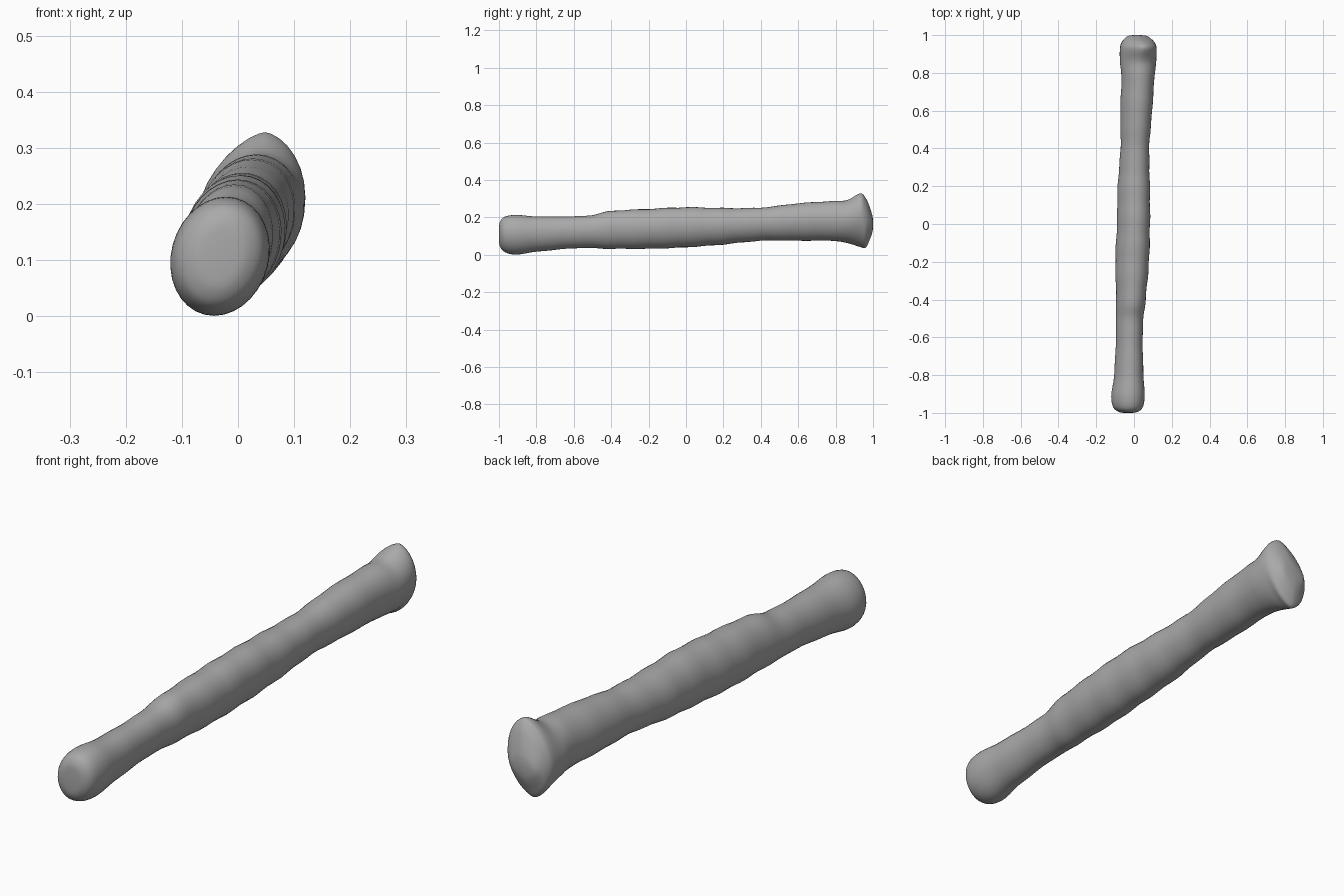
import bpy, bmesh, math
from mathutils import Vector

cube = bpy.data.objects.get("Cube")
if cube:
    bpy.data.objects.remove(cube, do_unlink=True)

# Cross-sections along the shaft: y, x min, x max, z min, z max
SECTIONS = [
    (-1.00, -0.050, -0.015, 0.085, 0.135),
    (-0.995, -0.080, 0.018, 0.045, 0.175),
    (-0.97, -0.110, 0.046, 0.015, 0.203),
    (-0.91, -0.120, 0.056, 0.001, 0.213),
    (-0.80, -0.105, 0.050, 0.016, 0.205),
    (-0.60, -0.095, 0.045, 0.035, 0.205),
    (-0.50, -0.097, 0.050, 0.035, 0.213),
    (-0.40, -0.094, 0.061, 0.032, 0.234),
    (-0.20, -0.098, 0.079, 0.032, 0.245),
    (0.00, -0.090, 0.084, 0.040, 0.254),
    (0.20, -0.086, 0.084, 0.055, 0.250),
    (0.40, -0.071, 0.080, 0.075, 0.252),
    (0.60, -0.072, 0.096, 0.075, 0.275),
    (0.78, -0.066, 0.108, 0.075, 0.287),
    (0.86, -0.074, 0.117, 0.063, 0.292),
    (0.93, -0.072, 0.117, 0.042, 0.328),
    (0.96, -0.064, 0.107, 0.037, 0.305),
    (0.98, -0.050, 0.090, 0.075, 0.262),
    (0.995, -0.032, 0.068, 0.115, 0.215),
    (1.00, -0.005, 0.035, 0.145, 0.185),
]
SIDES, STEPS = 32, 5


def blend(a, b, c, d, t):
    """Smooth curve from b to c."""
    return 0.5 * (2 * b + (c - a) * t + (2 * a - 5 * b + 4 * c - d) * t * t
                  + (3 * b - a - 3 * c + d) * t ** 3)


def smooth_sections():
    last = len(SECTIONS) - 1
    for i in range(last):
        near = [SECTIONS[min(max(i + k, 0), last)] for k in (-1, 0, 1, 2)]
        for s in range(STEPS):
            yield [blend(*vals, s / STEPS) for vals in zip(*near)]
    yield SECTIONS[-1]


def ring(bm, section):
    """Leaning oval; it narrows to a ridge at the top and bottom of the flared end."""
    y, x0, x1, z0, z1 = section
    flare = min(max((y - 0.8) / 0.13, 0), 1)
    lean = 0.10 + 0.08 * flare
    power = 1 + 0.3 * flare
    rx, rz = (x1 - x0) / 2, (z1 - z0) / 2
    # slight hand-worn unevenness, fading out at the ends
    wear = 0.0018 * math.sin(y * 41) * max(0, 1 - y * y)
    verts = []
    for k in range(SIDES):
        a = 2 * math.pi * k / SIDES
        c, s = math.cos(a), math.sin(a)
        px = math.copysign(abs(c) ** power, c) * (rx + wear) + lean * rz * s
        verts.append(bm.verts.new(Vector((
            (x0 + x1) / 2 + px, y, (z0 + z1) / 2 + (rz + wear) * s))))
    return verts


# Shaft with rounded tip and flared butt, skinned as one surface
bm = bmesh.new()
rings = [ring(bm, s) for s in smooth_sections()]
for lower, upper in zip(rings, rings[1:]):
    for k in range(SIDES):
        n = (k + 1) % SIDES
        bm.faces.new((lower[k], lower[n], upper[n], upper[k]))
bm.faces.new(rings[0])
bm.faces.new(rings[-1])
bmesh.ops.recalc_face_normals(bm, faces=bm.faces)
for face in bm.faces:
    face.smooth = True

mesh = bpy.data.meshes.new("shaft")
bm.to_mesh(mesh)
bm.free()
shaft = bpy.data.objects.new("shaft", mesh)
bpy.context.collection.objects.link(shaft)

# Plain grey
grey = bpy.data.materials.new("plain grey")
grey.use_nodes = True
colour = (0.4, 0.4, 0.4, 1)
grey.diffuse_color = colour
grey.node_tree.nodes["Principled BSDF"].inputs["Base Color"].default_value = colour
mesh.materials.append(grey)
